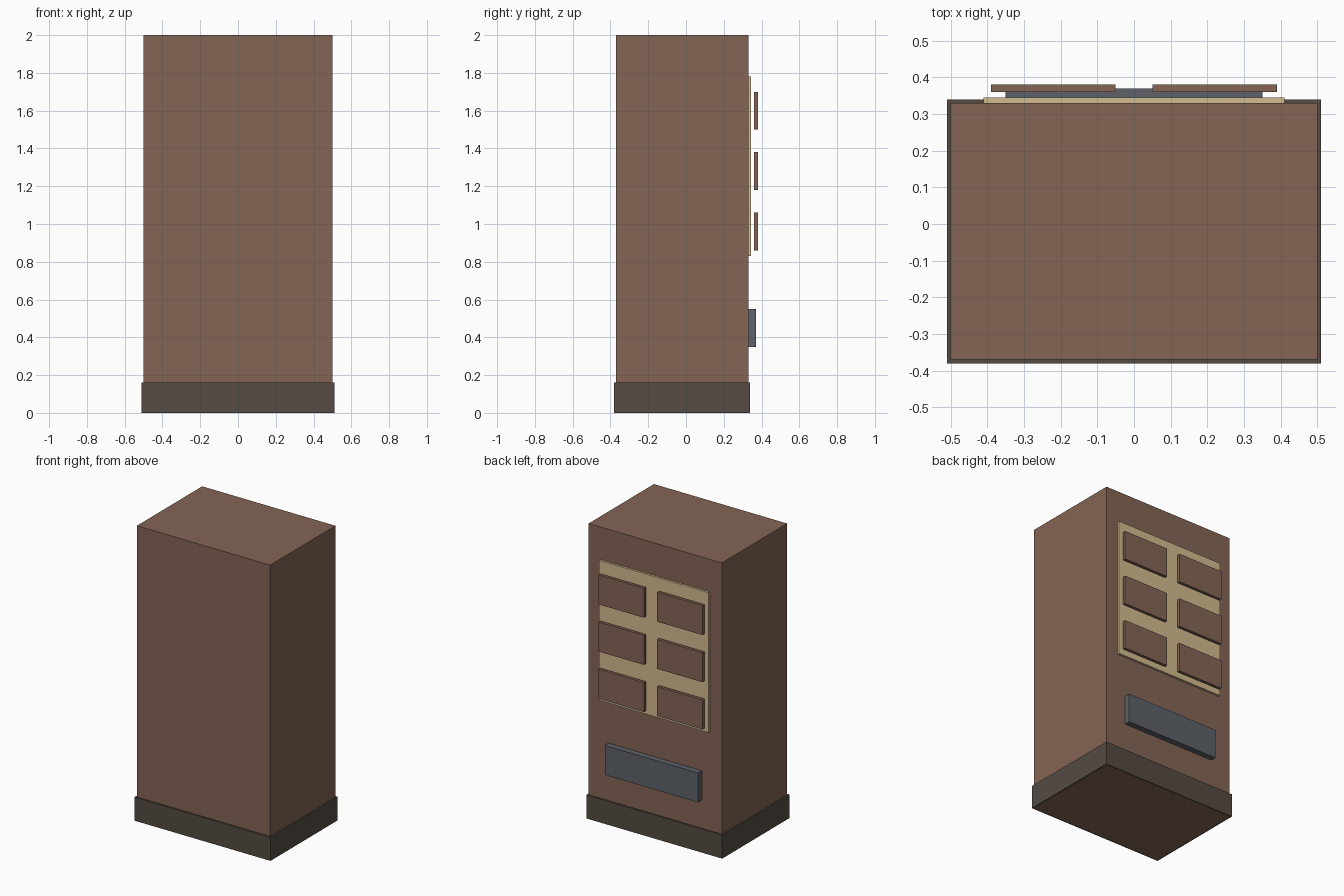
import bpy

if "Cube" in bpy.data.objects:
    bpy.data.objects.remove(bpy.data.objects["Cube"])


def material(name, rgb):
    m = bpy.data.materials.new(name)
    m.diffuse_color = (*rgb, 1)
    m.use_nodes = True
    m.node_tree.nodes["Principled BSDF"].inputs["Base Color"].default_value = m.diffuse_color
    return m


def box(name, x, y, z, mat):
    """Box from (min, max) ranges on each axis."""
    bpy.ops.mesh.primitive_cube_add(size=1, location=[(a + b) / 2 for a, b in (x, y, z)])
    o = bpy.context.object
    o.name = name
    o.scale = [b - a for a, b in (x, y, z)]
    bpy.ops.object.transform_apply(location=False, rotation=False, scale=True)
    o.data.materials.append(mat)
    return o


brown = material("brown", (0.23, 0.13, 0.09))
dark = material("dark_brown", (0.09, 0.07, 0.055))
cream = material("cream", (0.65, 0.50, 0.28))
slate = material("slate", (0.11, 0.12, 0.14))

# Cabinet and plinth
box("cabinet_body", (-0.5, 0.5), (-0.37, 0.33), (0, 2), brown)
box("plinth", (-0.51, 0.51), (-0.38, 0.34), (0, 0.16), dark)

# Display panel and collection tray on the back side
box("display_panel", (-0.41, 0.41), (0.325, 0.345), (0.83, 1.78), cream)
box("tray", (-0.35, 0.35), (0.33, 0.37), (0.35, 0.55), slate)

# Two columns of three display tiles, standing just off the panel
for row in range(3):
    for side in (-1, 1):
        cx, z = side * 0.22, 0.86 + 0.32 * row
        box(f"display_tile_{row + 1}_{'left' if side < 0 else 'right'}",
            (cx - 0.17, cx + 0.17), (0.36, 0.38), (z, z + 0.2), brown)
